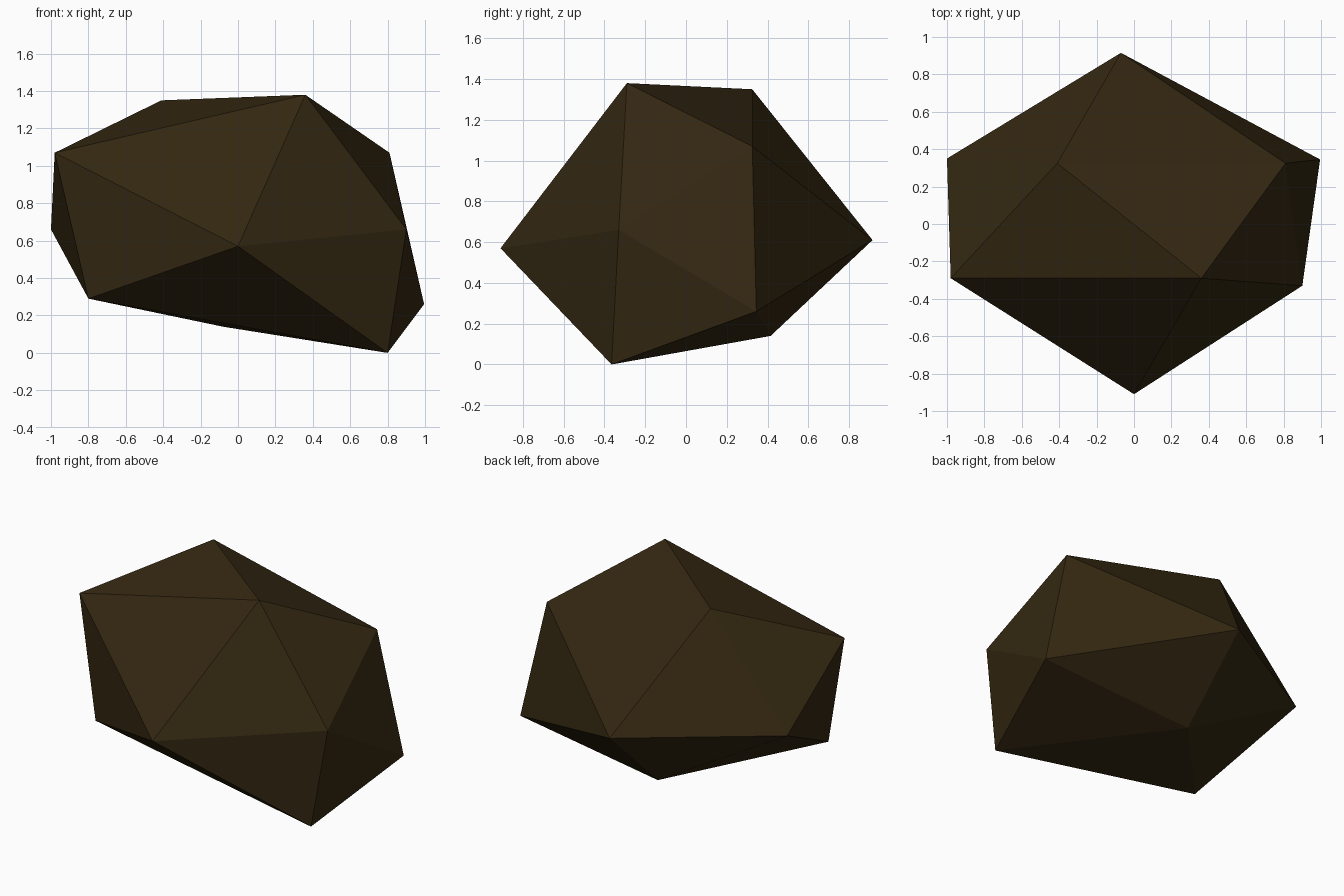
import bpy, bmesh

if "Cube" in bpy.data.objects:
    bpy.data.objects.remove(bpy.data.objects["Cube"])

# A faceted rock: a skewed icosahedron with its poles on the y axis
front_pole = (0.0, -0.91, 0.57)
back_pole = (-0.07, 0.915, 0.61)
front_ring = [(-0.98, -0.29, 1.07), (0.36, -0.29, 1.38), (0.90, -0.33, 0.66),
              (0.80, -0.365, 0.0), (-0.80, -0.375, 0.29)]
back_ring = [(-0.41, 0.325, 1.35), (0.81, 0.325, 1.07), (0.995, 0.345, 0.26),
             (-0.08, 0.415, 0.14), (-1.0, 0.35, 0.66)]

bm = bmesh.new()
k, l = bm.verts.new(front_pole), bm.verts.new(back_pole)
f = [bm.verts.new(p) for p in front_ring]
b = [bm.verts.new(p) for p in back_ring]

# Front cap, zigzag belt and back cap
for i in range(5):
    j = (i + 1) % 5
    bm.faces.new((k, f[j], f[i]))
    bm.faces.new((f[i], f[j], b[i]))
    bm.faces.new((f[j], b[j], b[i]))
    bm.faces.new((l, b[i], b[j]))
bmesh.ops.recalc_face_normals(bm, faces=bm.faces[:])

mesh = bpy.data.meshes.new("rock")
bm.to_mesh(mesh)
bm.free()

# Dark brown stone
mat = bpy.data.materials.new("dark_brown_stone")
mat.diffuse_color = (0.034, 0.0205, 0.0056, 1)
mat.use_nodes = True
mat.node_tree.nodes["Principled BSDF"].inputs["Base Color"].default_value = mat.diffuse_color
mesh.materials.append(mat)
rock = bpy.data.objects.new("rock", mesh)
bpy.context.collection.objects.link(rock)
